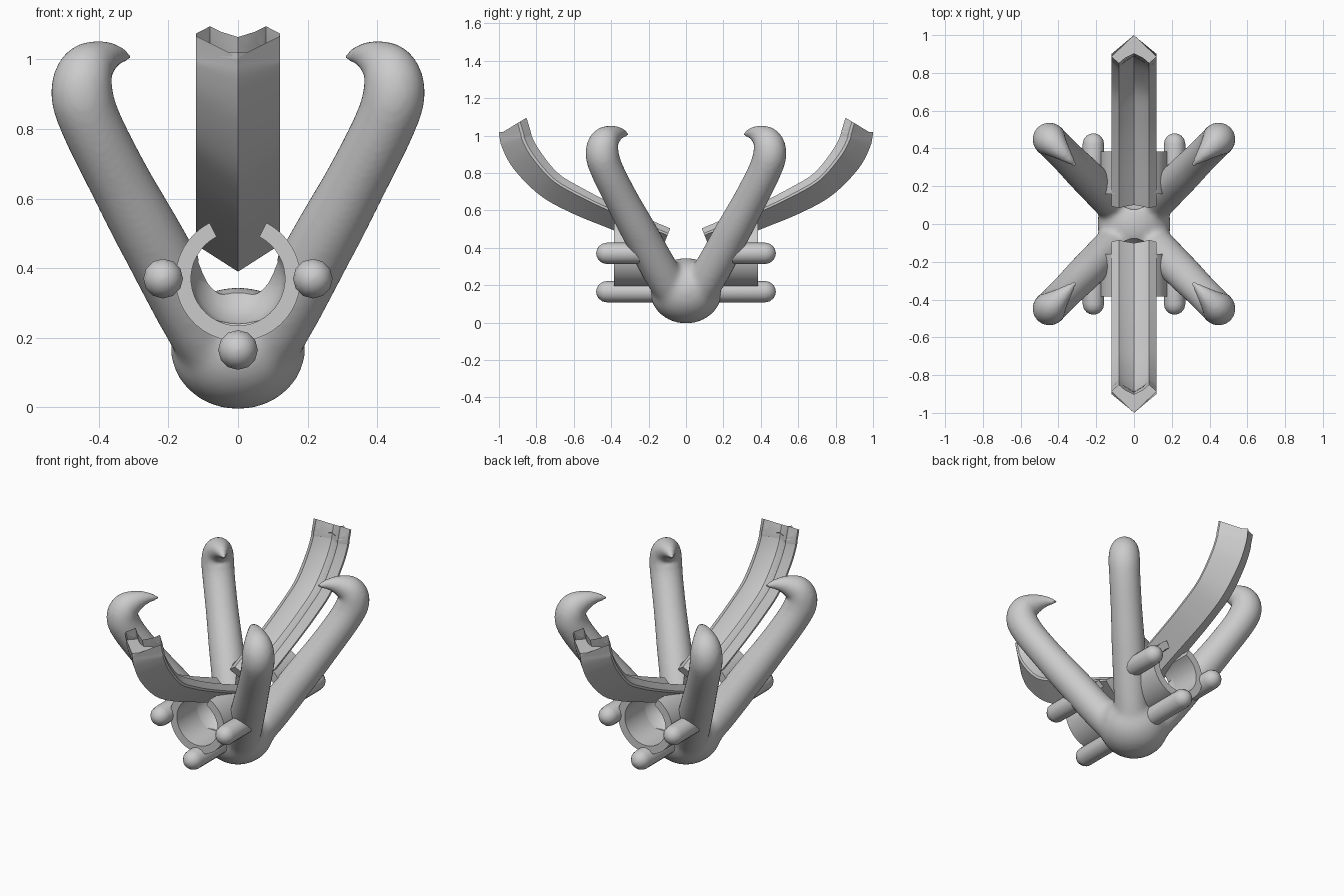
import bpy, bmesh, math
from mathutils import Vector, Matrix

if "Cube" in bpy.data.objects:
    bpy.data.objects.remove(bpy.data.objects["Cube"])

X = Vector((1, 0, 0))


def spline(pts, n=6):
    """Catmull-Rom through tuples of any length."""
    v = [Vector(p) for p in pts]
    v = [v[0] * 2 - v[1]] + v + [v[-1] * 2 - v[-2]]
    out = []
    for i in range(1, len(v) - 2):
        a, b, c, d = v[i - 1:i + 3]
        for k in range(n):
            t = k / n
            out.append(0.5 * (2 * b + (c - a) * t + (2 * a - 5 * b + 4 * c - d) * t * t
                              + (3 * b - a - 3 * c + d) * t ** 3))
    return out + [v[-2]]


def finish(name, bm, turn=0.0, angle=30):
    bmesh.ops.recalc_face_normals(bm, faces=bm.faces)
    me = bpy.data.meshes.new(name)
    bm.to_mesh(me)
    bm.free()
    me.transform(Matrix.Rotation(turn, 4, 'Z'))
    ob = bpy.data.objects.new(name, me)
    bpy.context.collection.objects.link(ob)
    activate(ob)
    bpy.ops.object.shade_smooth_by_angle(angle=math.radians(angle))
    return ob


def activate(ob):
    bpy.ops.object.select_all(action='DESELECT')
    ob.select_set(True)
    bpy.context.view_layer.objects.active = ob


def sweep(name, path, profile, turn=0.0, angle=30):
    """Sweep a profile along (y, z, width scale, depth scale) points in the yz plane."""
    bm = bmesh.new()
    rings = []
    for i, p in enumerate(path):
        a, b = path[max(i - 1, 0)], path[min(i + 1, len(path) - 1)]
        t = Vector((0, b[0] - a[0], b[1] - a[1])).normalized()
        nrm = X.cross(t)
        c = Vector((0, p[0], p[1]))
        rings.append([bm.verts.new(c + X * s * p[2] + nrm * d * p[3]) for s, d in profile])
    m = len(profile)
    for r, q in zip(rings, rings[1:]):
        for j in range(m):
            bm.faces.new((r[j], r[(j + 1) % m], q[(j + 1) % m], q[j]))
    bm.faces.new(rings[0])
    bm.faces.new(rings[-1])
    return finish(name, bm, turn, angle)


def circle(n):
    return [(math.cos(2 * math.pi * i / n), math.sin(2 * math.pi * i / n)) for i in range(n)]


def capsule(name, x, z, r, y0, y1, n=12, turn=0.0):
    caps = [math.radians(a) for a in (3, 20, 40, 65, 90)]
    path = [(y0 + r - r * math.cos(a), 0, r * math.sin(a), r * math.sin(a)) for a in caps]
    path += [(y1 - r + r * math.cos(a), 0, r * math.sin(a), r * math.sin(a)) for a in caps[::-1]]
    ob = sweep(name, path, circle(n), 0, 50)
    ob.data.transform(Matrix.Rotation(turn, 4, 'Z') @ Matrix.Translation((x, 0, z)))
    return ob


# Four hooked arms, (x, z, radius) on the diagonal
arm = spline([(0, .11, .1), (.09, .2, .1), (.245, .475, .096), (.34, .65, .089), (.42, .81, .088),
              (.448, .9, .089), (.435, .965, .081), (.395, 1.0, .056), (.35, 1.012, .03),
              (.308, 1.006, .008)])
arm = [(p[0] * math.sqrt(2), p[1], p[2], p[2]) for p in arm]
parts = [sweep("arm", arm, circle(24), math.radians(45 + 90 * k)) for k in range(4)]

# Rounded hub joining the arms
bm = bmesh.new()
bmesh.ops.create_uvsphere(bm, u_segments=32, v_segments=20, radius=1,
                          matrix=Matrix.Translation((0, 0, .17)) @ Matrix.Diagonal((.195, .195, .176, 1)))
body = finish("four_arm_body", bm)
for p in parts:
    p.select_set(True)
bpy.ops.object.join()

# Fuse the arms and blend the joint
rm = body.modifiers.new("fuse", 'REMESH')
rm.mode = 'VOXEL'
rm.voxel_size = .012
bpy.ops.object.modifier_apply(modifier="fuse")
low = body.vertex_groups.new(name="joint")
for v in body.data.vertices:
    w = min(1, max(0, (.62 - v.co.z) / .2))
    if w > 0:
        low.add([v.index], w, 'REPLACE')
for name, count, group in (("soften", 3, ""), ("blend", 25, "joint")):
    sm = body.modifiers.new(name, 'SMOOTH')
    sm.factor, sm.iterations, sm.vertex_group = .5, count, group
    bpy.ops.object.modifier_apply(modifier=name)

# Round sockets hollowed into the front and back of the body
for turn in (0, math.pi):
    cutter = capsule("socket_cutter", 0, .37, .137, .07, .7, 32, turn)
    activate(body)
    bo = body.modifiers.new("socket", 'BOOLEAN')
    bo.operation, bo.solver, bo.object = 'DIFFERENCE', 'EXACT', cutter
    bpy.ops.object.modifier_apply(modifier="socket")
    bpy.data.objects.remove(cutter)
activate(body)
bpy.ops.object.shade_smooth_by_angle(angle=math.radians(40))

# Curved V-grooved chutes, path follows the lower ridge
ridge = spline([(.13, .39, 1, .72), (.39, .495, 1, .75), (.61, .585, 1, .85), (.78, .68, 1, .9),
                (.92, .82, 1, 1), (.985, .94, 1, 1), (1.0, 1.02, 1, 1)])
ridge.insert(-1, Vector((.9995, 1.0, 1, 1)))
ridge[-2][0] = 1.0
chevron = [(0, 0), (.12, .115), (.12, .13), (.08, .17), (.05, .14), (0, .11),
           (-.05, .14), (-.08, .17), (-.12, .13), (-.12, .115)]

# Open-topped tubes under each chute
arc = [math.radians(90 + 27 + 306 * i / 36) for i in range(37)]
ring = [(.18 * math.cos(a), .18 * math.sin(a)) for a in arc]
ring += [(.135 * math.cos(a), .135 * math.sin(a)) for a in reversed(arc)]

for side, turn in (("back", 0), ("front", math.pi)):
    sweep(side + "_chute", ridge, chevron, turn)
    sweep(side + "_open_tube", [(.16, .37, 1, 1), (.385, .37, 1, 1)], ring, turn)
    for x in (-.215, .215):
        capsule(side + "_side_rod", x, .37, .057, .16, .48, 12, turn)

# Bottom rod runs right through
capsule("bottom_rod", 0, .165, .057, -.48, .48)
